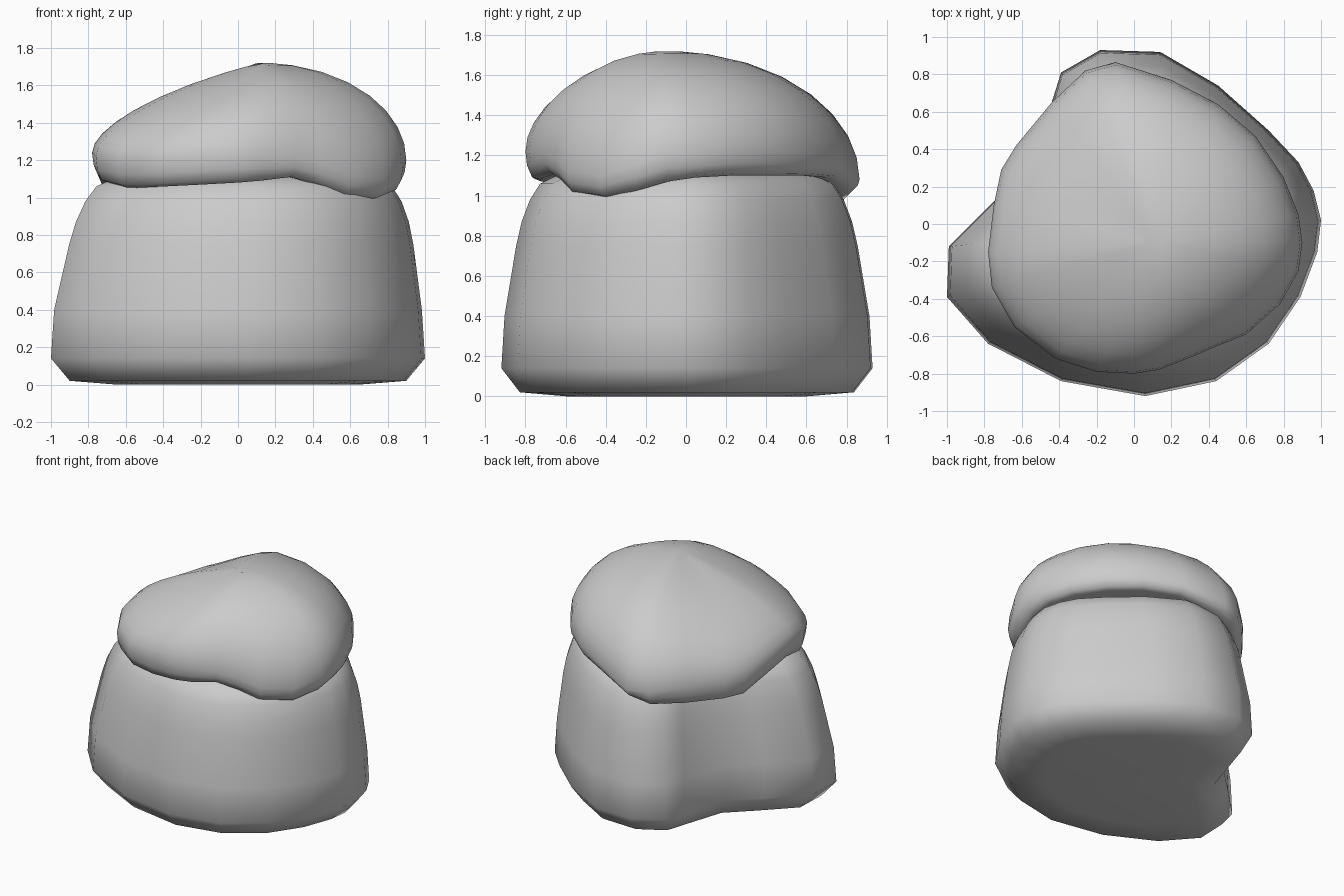
import bpy, bmesh, math

if "Cube" in bpy.data.objects:
    bpy.data.objects.remove(bpy.data.objects["Cube"])


def loft(name, rings):
    """Skin a stack of equal-length rings, bottom to top, and close both ends."""
    bm = bmesh.new()
    loops = [[bm.verts.new(p) for p in ring] for ring in rings]
    n = len(loops[0])
    for a, b in zip(loops, loops[1:]):
        for i in range(n):
            j = (i + 1) % n
            bm.faces.new((a[i], a[j], b[j], b[i]))
    bm.faces.new(loops[0][::-1])
    bm.faces.new(loops[-1])
    bmesh.ops.recalc_face_normals(bm, faces=bm.faces)
    for f in bm.faces:
        f.smooth = True
    mesh = bpy.data.meshes.new(name)
    bm.to_mesh(mesh)
    bm.free()
    obj = bpy.data.objects.new(name, mesh)
    bpy.context.collection.objects.link(obj)
    return obj


# Rock base: one notched outline, scaled up a rounded profile
outline = [(1, .02), (.96, .18), (.88, .33), (.72, .5), (.45, .74), (.14, .92),
           (-.18, .93), (-.39, .81), (-.44, .65), (-.55, .31), (-.75, .12),
           (-.99, -.12), (-1, -.39), (-.78, -.64), (-.39, -.84), (.06, -.92),
           (.44, -.84), (.72, -.64), (.89, -.39), (.98, -.15)]
profile = [(.65, 0), (.9, .02), (1, .14), (.983, .4), (.92, .75), (.89, .87),
           (.845, .98), (.79, 1.06), (.68, 1.11), (.5, 1.13), (.2, 1.14)]
loft("rock_base", [[(x * s + .03 * max(0, z - .4) / .6, y * s, z) for x, y in outline]
                   for s, z in profile])

# Cap rim: x, y, height of widest point, height of lower lip
rim = [(.9, -.1, 1.2, 1.07), (.88, .05, 1.2, 1.09), (.8, .25, 1.22, 1.1),
       (.65, .47, 1.22, 1.1), (.45, .64, 1.2, 1.1), (.2, .77, 1.17, 1.09),
       (-.1, .865, 1.08, 1.02), (-.26, .82, 1.08, .97), (-.44, .65, 1.1, .96),
       (-.63, .42, 1.1, .96), (-.71, .29, 1.12, .97), (-.75, .1, 1.17, 1.04),
       (-.78, -.15, 1.24, 1.11), (-.76, -.34, 1.22, 1.08), (-.64, -.55, 1.2, 1.05),
       (-.42, -.72, 1.2, 1.06), (-.2, -.79, 1.22, 1.07), (0, -.8, 1.22, 1.08),
       (.13, -.78, 1.22, 1.09), (.31, -.71, 1.21, 1.11), (.45, -.65, 1.18, 1.07),
       (.6, -.59, 1.12, 1.01), (.78, -.43, 1.1, .99), (.88, -.25, 1.15, 1.03)]
AX, AY, AZ = .12, -.1, 1.72


def dome_ring(s):
    """Ring of the dome at fraction s of the rim; flatter slope towards the left."""
    ring = []
    for x, y, mid, low in rim:
        dx, dy = x - AX, y - AY
        k = .45 * max(0, (-dx - .25 * dy) / math.hypot(dx, dy))
        h = (1 - k) * math.sqrt(1 - s * s) + k * (1 - s)
        ring.append((AX + dx * s, AY + dy * s, mid + (AZ - mid) * h))
    return ring


def lip_ring(s, t):
    """Ring of the underside, t = 1 at the lip and 0 at the widest point."""
    return [(x * s, y * s, mid + (low - mid) * t) for x, y, mid, low in rim]


# Soft cap draped over the rock
underside = [[(x * .4, y * .4, 1.08) for x, y, _, _ in rim],
             lip_ring(.8, .93), lip_ring(.91, 1), lip_ring(.96, .9), lip_ring(.99, .5)]
dome = [dome_ring(s) for s in (1, .985, .94, .86, .75, .6, .42, .22, .08)]
loft("snow_cap", underside + dome)
